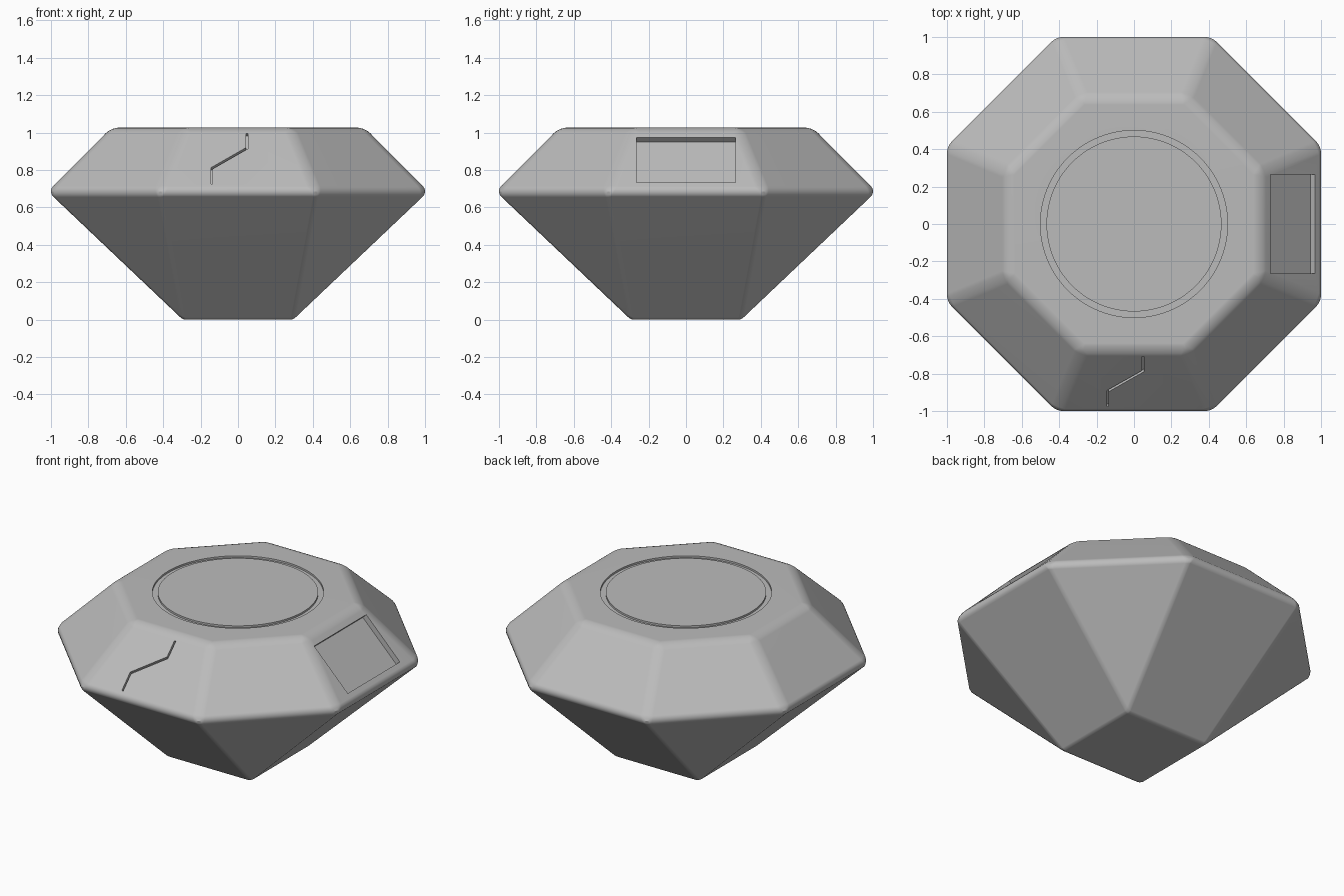
import bpy, bmesh, math
from mathutils import Vector

cube = bpy.data.objects.get("Cube")
if cube:
    bpy.data.objects.remove(cube, do_unlink=True)

grey = bpy.data.materials.new("stone grey")
grey.use_nodes = True
COLOUR = (0.5, 0.5, 0.5, 1)
grey.diffuse_color = COLOUR
grey.node_tree.nodes["Principled BSDF"].inputs["Base Color"].default_value = COLOUR

TOP, GIRDLE = 1.027, 0.685
R_TOP, R_GIRDLE, BASE = 0.677, 1.017, 0.295


def link(name, bm):
    bmesh.ops.recalc_face_normals(bm, faces=bm.faces)
    mesh = bpy.data.meshes.new(name)
    bm.to_mesh(mesh)
    bm.free()
    ob = bpy.data.objects.new(name, mesh)
    bpy.context.collection.objects.link(ob)
    mesh.materials.append(grey)
    return ob


def octagon(bm, apothem, z):
    r = apothem / math.cos(math.pi / 8)
    angles = [math.pi / 8 + i * math.pi / 4 for i in range(8)]
    return [bm.verts.new((r * math.cos(a), r * math.sin(a), z)) for a in angles]


def prism(bm, points, push):
    """Closed prism around a flat outline, reaching push to both sides."""
    a = [bm.verts.new(Vector(p) - push) for p in points]
    b = [bm.verts.new(Vector(p) + push) for p in points]
    bm.faces.new(a)
    bm.faces.new(b)
    for i in range(len(a)):
        j = (i + 1) % len(a)
        bm.faces.new((a[i], a[j], b[j], b[i]))


def apply(ob, kind, **settings):
    mod = ob.modifiers.new(kind.title(), kind)
    for key, value in settings.items():
        setattr(mod, key, value)
    bpy.ops.object.modifier_apply(modifier=mod.name)


# Gem body: octagonal crown, square base, triangles on the diagonals
bm = bmesh.new()
top = octagon(bm, R_TOP, TOP)
girdle = octagon(bm, R_GIRDLE, GIRDLE)
base = [bm.verts.new((x * BASE, y * BASE, 0))
        for x, y in ((1, 1), (-1, 1), (-1, -1), (1, -1))]
bm.faces.new(top)
bm.faces.new(base)
for i in range(8):
    j = (i + 1) % 8
    bm.faces.new((top[i], top[j], girdle[j], girdle[i]))
for k in range(4):
    a, b, c = girdle[2 * k], girdle[2 * k + 1], girdle[(2 * k + 2) % 8]
    bm.faces.new((a, b, base[k]))
    bm.faces.new((b, c, base[(k + 1) % 4], base[k]))
weight = bm.edges.layers.float.new("bevel_weight_edge")
for e in bm.edges:
    low = min(v.co.z for v in e.verts)
    e[weight] = 1.0 if low > 0.5 else 0.4
gem = link("gem_body", bm)
bpy.context.view_layer.objects.active = gem
gem.select_set(True)
apply(gem, 'BEVEL', width=0.04, segments=4, limit_method='WEIGHT')

# Ring groove on the table
bm = bmesh.new()
rings = []
for r, z in ((0.5, TOP + 0.05), (0.5, TOP - 0.012), (0.468, TOP - 0.012), (0.468, TOP + 0.05)):
    rings.append(bmesh.ops.create_circle(bm, segments=96, radius=r)["verts"])
    for v in rings[-1]:
        v.co.z = z
for k in range(4):
    p, q = rings[k], rings[(k + 1) % 4]
    for i in range(96):
        j = (i + 1) % 96
        bm.faces.new((p[i], p[j], q[j], q[i]))
cutters = [link("ring_cutter", bm)]

# Rectangular recess in the left crown facet
SUM = R_TOP + TOP
bm = bmesh.new()
out = Vector((1, 0, 1)).normalized()
prism(bm, [(SUM - z, y, z) for y, z in
           ((-0.265, 0.735), (0.265, 0.735), (0.265, 0.975), (-0.265, 0.975))], out * 0.035)
cutters.append(link("recess_cutter", bm))

# Thin zigzag crack in the front crown facet
bm = bmesh.new()
out = Vector((0, -1, 1)).normalized()
path = [(0.048, 0.995), (0.048, 0.917), (-0.14, 0.81), (-0.14, 0.727)]
W = 0.005
outline = [(x - W, z + W * 0.6 * (i in (1, 2))) for i, (x, z) in enumerate(path)]
outline += [(x + W, z - W * 0.6 * (i in (1, 2))) for i, (x, z) in reversed(list(enumerate(path)))]
prism(bm, [(x, z - SUM, z) for x, z in outline], out * 0.02)
cutters.append(link("crack_cutter", bm))

for cutter in cutters:
    cutter.hide_render = True
    apply(gem, 'BOOLEAN', operation='DIFFERENCE', solver='EXACT', object=cutter)
    bpy.data.objects.remove(cutter, do_unlink=True)

# Soft bevels between flat facets
bpy.ops.object.shade_smooth_by_angle(angle=math.radians(30))
apply(gem, 'WEIGHTED_NORMAL', keep_sharp=True)
